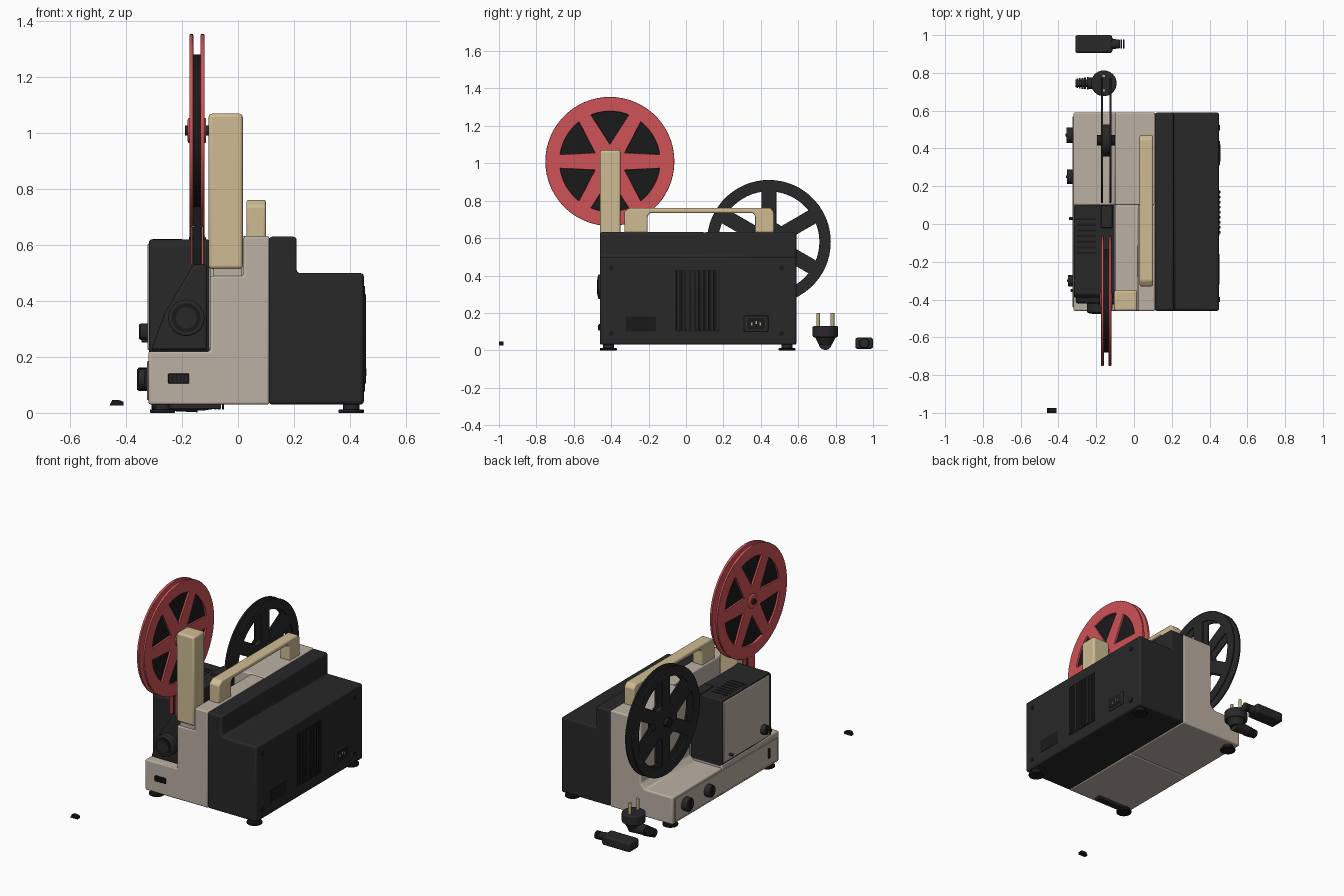
import bpy, bmesh
from math import pi, sin, cos, radians
from mathutils import Matrix, Vector

cube = bpy.data.objects.get("Cube")
if cube:
    bpy.data.objects.remove(cube)


def material(name, rgb, rough=0.6):
    m = bpy.data.materials.new(name)
    m.use_nodes = True
    m.diffuse_color = (*rgb, 1)
    bsdf = m.node_tree.nodes["Principled BSDF"]
    bsdf.inputs["Base Color"].default_value = (*rgb, 1)
    bsdf.inputs["Roughness"].default_value = rough
    return m


BEIGE = material("warm grey beige", (0.50, 0.44, 0.37))
CREAM = material("cream", (0.62, 0.50, 0.29))
RED = material("red", (0.62, 0.085, 0.095))
DARK = material("charcoal", (0.021, 0.021, 0.021))
BLACK = material("black", (0.010, 0.010, 0.010))
BRASS = material("brass", (0.50, 0.40, 0.20), 0.3)

# local z of a part turned onto a world axis
TURN = {"x": Matrix.Rotation(pi / 2, 4, "Z") @ Matrix.Rotation(pi / 2, 4, "X"),
        "y": Matrix.Rotation(pi / 2, 4, "X"),
        "z": Matrix.Identity(4)}
parts = []


def finish(name, bm, mat, bevel=0.0):
    bmesh.ops.recalc_face_normals(bm, faces=bm.faces)
    me = bpy.data.meshes.new(name)
    bm.to_mesh(me)
    bm.free()
    me.materials.append(mat)
    ob = bpy.data.objects.new(name, me)
    bpy.context.collection.objects.link(ob)
    if bevel:
        b = ob.modifiers.new("rounded edges", "BEVEL")
        b.width, b.segments, b.limit_method = bevel, 3, "ANGLE"
    parts.append(ob)
    return ob


def box(name, x, y, z, mat, bevel=0.0):
    bm = bmesh.new()
    bmesh.ops.create_cube(bm, size=1)
    for v in bm.verts:
        v.co = [lo + (c + 0.5) * (hi - lo) for c, (lo, hi) in zip(v.co, (x, y, z))]
    return finish(name, bm, mat, bevel)


def prism(name, outline, axis, lo, hi, mat, bevel=0.0):
    """Outline is (x, z) for axis y and (y, z) for axis x."""
    place = (lambda a, b, t: (a, t, b)) if axis == "y" else (lambda a, b, t: (t, a, b))
    bm = bmesh.new()
    face = bm.faces.new([bm.verts.new(place(a, b, lo)) for a, b in outline])
    out = bmesh.ops.extrude_face_region(bm, geom=[face])
    step = Vector(place(0, 0, hi - lo))
    bmesh.ops.translate(bm, verts=[g for g in out["geom"] if isinstance(g, bmesh.types.BMVert)], vec=step)
    return finish(name, bm, mat, bevel)


def cyl(name, loc, r, depth, axis, mat, r2=None, segs=32, bevel=0.0):
    bm = bmesh.new()
    bmesh.ops.create_cone(bm, cap_ends=True, segments=segs, radius1=r,
                          radius2=r if r2 is None else r2, depth=depth)
    bmesh.ops.transform(bm, verts=bm.verts, matrix=Matrix.Translation(loc) @ TURN[axis])
    return finish(name, bm, mat, bevel)


def arc(r, a, b, n):
    return [(r * cos(radians(a + (b - a) * i / n)), r * sin(radians(a + (b - a) * i / n)))
            for i in range(n + 1)]


def flange(name, loc, radius, windows, mat, bevel):
    """Flat disc with cut-out windows, facing along x."""
    cu = bpy.data.curves.new(name, "CURVE")
    cu.dimensions, cu.fill_mode = "2D", "BOTH"
    cu.extrude, cu.bevel_depth = 0.003, bevel
    for pts in [arc(radius, 0, 354, 59)] + windows:
        sp = cu.splines.new("POLY")
        sp.points.add(len(pts) - 1)
        for p, (a, b) in zip(sp.points, pts):
            p.co = (a, b, 0, 1)
        sp.use_cyclic_u = True
    ob = bpy.data.objects.new(name, cu)
    bpy.context.collection.objects.link(ob)
    ob.matrix_world = Matrix.Translation(loc) @ TURN["x"]
    cu.materials.append(mat)
    bpy.ops.object.select_all(action="DESELECT")
    ob.select_set(True)
    bpy.context.view_layer.objects.active = ob
    bpy.ops.object.convert(target="MESH")
    parts.append(bpy.context.view_layer.objects.active)


# Main casing: stepped dark half, beige half with shelf and arm recess
prism("dark_casing", [(.11, .03), (.45, .03), (.45, .5), (.21, .5), (.21, .63), (.11, .63)],
      "y", -.46, .59, DARK, .012)
prism("beige_rear", [(-.32, .03), (.112, .03), (.112, .632), (-.1, .632), (-.1, .23), (-.13, .2), (-.32, .2)],
      "y", .1, .59, BEIGE, .008)
prism("beige_front", [(-.32, .03), (.112, .03), (.112, .632), (.02, .632), (.02, .49), (-.1, .49), (-.1, .22), (-.32, .22)],
      "y", -.46, .1, BEIGE, .008)
box("base_side_panel", (-.325, -.318), (-.44, .57), (.045, .185), BEIGE, .003)

# Side vent, socket and label recess on the dark casing
box("vent_panel", (.445, .452), (-.06, .18), (.1, .43), BLACK)
for i in range(9):
    y = -.05 + i * .0265
    box("vent_slat", (.448, .457), (y, y + .013), (.105, .425), DARK, .002)
box("label_recess", (.445, .452), (-.32, -.16), (.1, .18), BLACK)
box("power_socket", (.445, .456), (.31, .44), (.1, .185), DARK, .006)
box("socket_opening", (.452, .458), (.33, .42), (.115, .17), BLACK)
for y, z in ((.352, .14), (.375, .15), (.398, .14)):
    box("socket_pin", (.455, .459), (y - .004, y + .004), (z - .008, z + .008), BRASS)
for y in (-.4, .51):
    for z in (.09, .44):
        cyl("casing_screw", (.45, y, z), .014, .008, "x", BLACK, segs=16)

# Feet
for x in (-.27, .405):
    for y in (-.415, .54):
        cyl("foot", (x, y, .006), .045, .012, "z", BLACK, bevel=.003)
        cyl("foot_stem", (x, y, .022), .03, .025, "z", DARK)
box("tilt_bar", (-.3, -.06), (-.43, -.39), (.014, .034), DARK, .004)

# Projector housing with lens and light side cover
prism("lamp_housing", [(-.39, .22), (.1, .2), (.1, .62), (-.37, .62), (-.39, .6)],
      "x", -.318, -.102, DARK, .008)
box("housing_side_cover", (-.324, -.315), (-.365, .09), (.225, .605), BEIGE, .004)
prism("lens_fairing", [(-.31, .225), (-.11, .225), (-.11, .53), (-.16, .53), (-.26, .36)],
      "y", -.42, -.38, DARK, .01)
cyl("lens_barrel", (-.185, -.425, .34), .065, .09, "y", DARK, bevel=.006)
cyl("lens_ring", (-.185, -.47, .34), .052, .006, "y", BLACK)
cyl("lens_glass", (-.185, -.474, .34), .038, .004, "y", DARK)
for i in range(7):
    y = -.16 + i * .03
    box("top_slot", (-.305, -.2), (y, y + .012), (.617, .622), BLACK)
box("film_gate", (-.175, -.115), (-.02, .1), (.615, .63), DARK, .004)
box("front_switch", (-.25, -.175), (-.467, -.455), (.105, .14), BLACK, .003)
for i in range(5):
    x = -.243 + i * .014
    box("switch_rib", (x, x + .005), (-.47, -.465), (.11, .135), DARK)


# Control knobs on the left-hand panel
def knob(name, y, z, r, depth):
    cyl(name, (-.322 - depth / 2, y, z), r, depth, "x", DARK, segs=20, bevel=.005)
    box(name + "_grip", (-.326 - depth, -.322), (y - r * .2, y + r * .2), (z - r * .9, z + r * .9), BLACK, .002)


knob("mode_knob", .47, .12, .042, .036)
knob("speed_knob", .25, .12, .038, .034)
knob("focus_knob", -.3, .29, .03, .028)
cyl("release_pin", (-.33, .03, .26), .008, .03, "x", DARK, segs=12)
box("loop_lever", (-.335, -.32), (-.36, -.345), (.09, .15), BLACK, .003)

# Carrying handle and reel arm
prism("carry_handle", [(-.33, .625), (-.205, .625), (-.205, .72), (-.19, .735), (.355, .735), (.37, .72),
                       (.37, .625), (.47, .625), (.47, .74), (.45, .762), (-.3, .762), (-.33, .74)],
      "x", .03, .1, CREAM, .008)
box("reel_arm", (-.105, .017), (-.46, -.35), (.515, 1.07), CREAM, .012)
box("arm_hinge", (-.09, .015), (-.45, -.355), (.485, .52), BEIGE, .005)

# Supply reel: two star flanges around wound film
hub = Vector((-.147, -.407, 1.01))
star = [arc(.272, c - 23, c + 23, 10) + [(.085 * cos(radians(c)), .085 * sin(radians(c)))]
        for c in range(30, 390, 60)]
for side in (-1, 1):
    flange("supply_flange", hub + Vector((side * .02, 0, 0)), .341, star, RED, .004)
    x = hub.x + side * .02
    box("red_film_guide", (x - .003, x + .003), (-.44, -.375), (.53, .69), RED)
cyl("wound_film", hub, .272, .03, "x", BLACK, segs=60)
box("film_strand", (-.16, -.134), (-.41, -.404), (.53, .76), BLACK)
cyl("supply_hub", hub, .045, .066, "x", RED, bevel=.006)
cyl("supply_spindle", hub, .018, .085, "x", DARK, segs=16)

# Take-up reel: open spoked flanges
hub = Vector((-.147, .443, .58))
slots = [arc(.272, c - 22, c + 22, 10) + arc(.105, c + 9, c - 9, 3) for c in range(0, 360, 60)]
for side in (-1, 1):
    flange("takeup_flange", hub + Vector((side * .022, 0, 0)), .329, slots, DARK, .002)
cyl("takeup_core", hub, .085, .04, "x", DARK)
cyl("takeup_spindle", hub, .028, .1, "x", BLACK, segs=20)

# Mains plug with ribbed cable sleeve
plug_x, plug_y = -.16, .745
cyl("plug_body", (plug_x, plug_y, .1), .068, .06, "z", DARK, bevel=.008)
cyl("plug_neck", (plug_x, plug_y, .055), .035, .05, "z", DARK, .06)
cyl("plug_elbow", (-.195, plug_y, .037), .03, .1, "x", DARK, .035)
for i in range(5):
    cyl("plug_sleeve_rib", (-.245 - i * .014, plug_y, .035), .032 - i * .0015, .009, "x", DARK, segs=16)
cyl("plug_sleeve", (-.265, plug_y, .035), .02, .09, "x", DARK, segs=16)
for side in (-1, 1):
    cyl("plug_pin", (plug_x, plug_y + side * .038, .16), .01, .08, "z", BRASS, segs=12, bevel=.003)

# Appliance connector and loose clip
box("connector_body", (-.31, -.115), (.905, 1.0), (.008, .068), DARK, .012)
cyl("connector_neck", (-.1, .953, .038), .03, .05, "x", DARK, .022, segs=16)
for i in range(3):
    cyl("connector_rib", (-.08 + i * .013, .953, .038), .025, .008, "x", DARK, segs=16)
prism("loose_clip", [(-.46, .026), (-.41, .026), (-.41, .04), (-.425, .046), (-.45, .046)],
      "y", -1.0, -.975, BLACK)

# Smooth shading with sharp edges kept
bpy.ops.object.select_all(action="DESELECT")
for ob in parts:
    ob.select_set(True)
bpy.context.view_layer.objects.active = parts[0]
bpy.ops.object.shade_smooth_by_angle(angle=radians(35))
